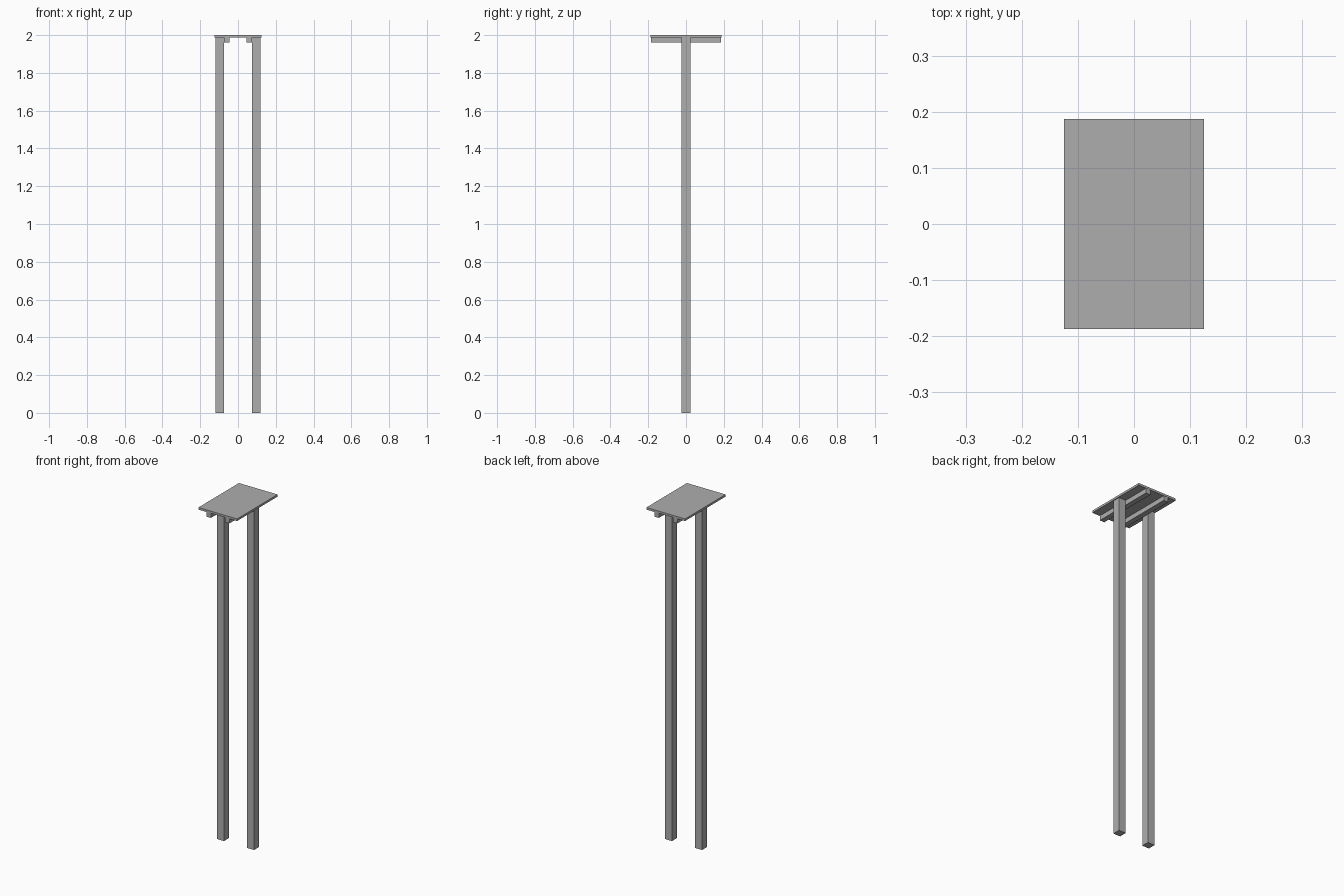
import bpy

cube = bpy.data.objects.get("Cube")
if cube:
    bpy.data.objects.remove(cube, do_unlink=True)

# Single plain grey finish
grey = bpy.data.materials.new("plain grey")
grey.use_nodes = True
colour = (0.42, 0.42, 0.42, 1)
grey.diffuse_color = colour
grey.node_tree.nodes["Principled BSDF"].inputs["Base Color"].default_value = colour


def box(name, low, high):
    """Axis-aligned box between two opposite corners."""
    centre = [(a + b) / 2 for a, b in zip(low, high)]
    bpy.ops.mesh.primitive_cube_add(size=1, location=centre)
    obj = bpy.context.object
    obj.name = name
    obj.scale = [b - a for a, b in zip(low, high)]
    bpy.ops.object.transform_apply(location=False, rotation=False, scale=True)
    obj.data.materials.append(grey)
    return obj


TOP = 2.0
DECK = TOP - 0.0125       # underside of the top board
POST_IN, POST_OUT = 0.075, 0.12
HALF_POST = (POST_OUT - POST_IN) / 2
HALF_LENGTH = 0.187

# Thin rectangular top board
box("top_board", (-0.125, -HALF_LENGTH, DECK), (0.125, HALF_LENGTH, TOP))

# Tall posts, each with a bearer rail along its inner face
for side, sign in (("left", 1), ("right", -1)):
    x0, x1 = sorted((sign * POST_IN, sign * POST_OUT))
    box(side + "_post", (x0, -HALF_POST, 0), (x1, HALF_POST, DECK))
    x0, x1 = sorted((sign * 0.045, sign * POST_IN))
    box(side + "_rail", (x0, -HALF_LENGTH + 0.001, 1.96),
        (x1, HALF_LENGTH - 0.001, DECK))
